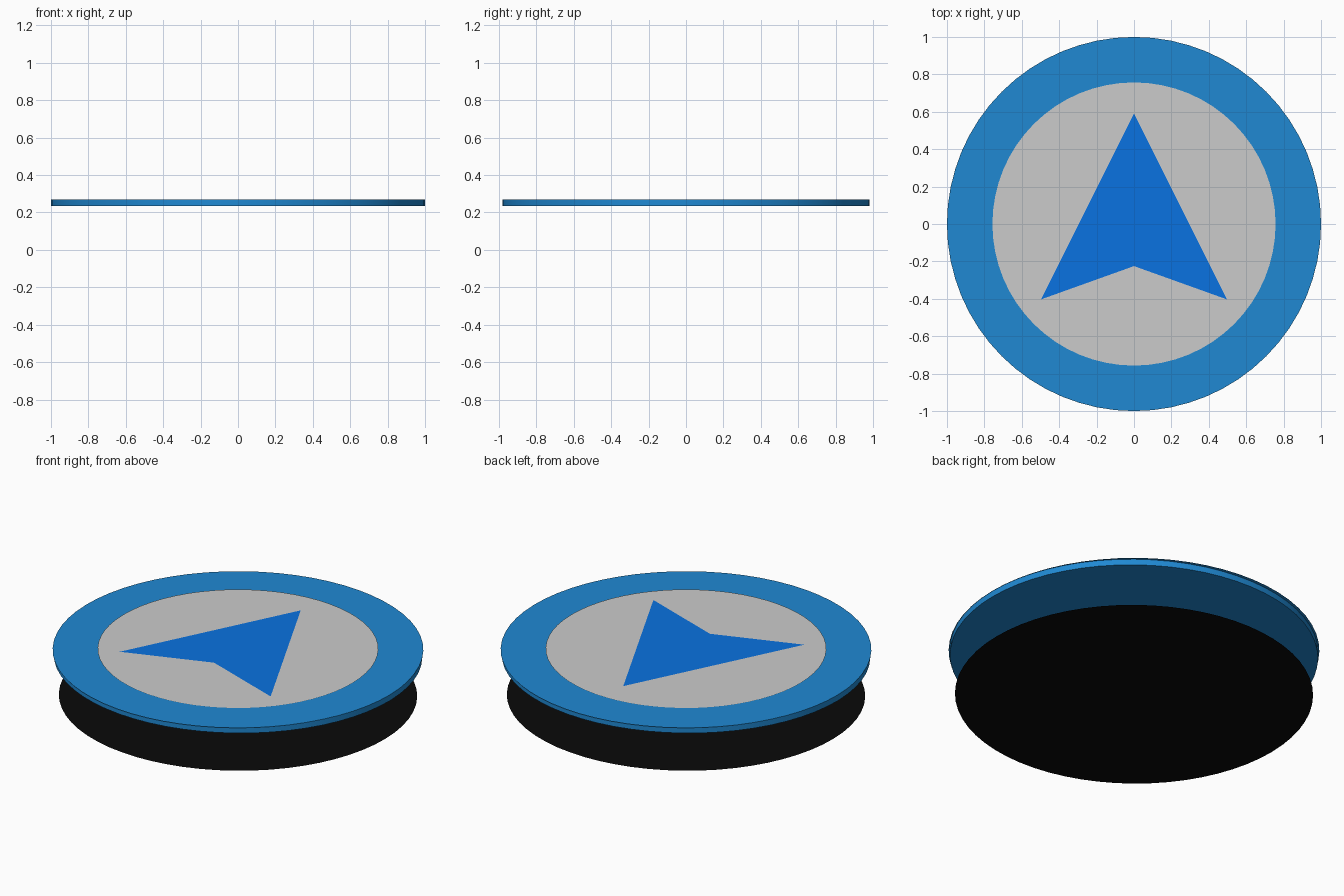
import bpy, bmesh

if "Cube" in bpy.data.objects:
    bpy.data.objects.remove(bpy.data.objects["Cube"])


def paint(obj, name, color):
    mat = bpy.data.materials.get(name) or bpy.data.materials.new(name)
    mat.diffuse_color = (*color, 1.0)
    mat.use_nodes = True
    mat.node_tree.nodes["Principled BSDF"].inputs["Base Color"].default_value = mat.diffuse_color
    obj.data.materials.append(mat)


def flat_disc(name, radius, z, y_scale=1.0):
    bpy.ops.mesh.primitive_circle_add(vertices=64, radius=radius,
                                      fill_type='NGON', location=(0, 0, z))
    obj = bpy.context.object
    obj.name = name
    for v in obj.data.vertices:
        v.co.y *= y_scale
    return obj


BLUE = (0.014, 0.25, 0.65)

# Flat dark disc on the ground, separate from the floating plate
base = flat_disc("ground_disc", 0.97, 0.0, 0.99)
paint(base, "black", (0.003, 0.003, 0.003))

# Floating plate body, slightly narrower front to back than its face
bpy.ops.mesh.primitive_cylinder_add(vertices=64, radius=1.0, depth=0.035,
                                    location=(0, 0, 0.2525))
plate = bpy.context.object
plate.name = "plate_body"
for v in plate.data.vertices:
    v.co.y *= 0.982
bpy.ops.object.shade_smooth_by_angle()
paint(plate, "blue", BLUE)

# Thin layered faces on top
face = flat_disc("plate_face", 1.0, 0.272)
paint(face, "blue", BLUE)
flat_disc("grey_inlay", 0.757, 0.277)

# Arrowhead marker
mesh = bpy.data.meshes.new("arrow_marker")
bm = bmesh.new()
points = [(0, 0.59), (-0.497, -0.403), (0, -0.225), (0.497, -0.403)]
v = [bm.verts.new((x, y, 0.28)) for x, y in points]
bm.faces.new((v[0], v[1], v[2]))
bm.faces.new((v[0], v[2], v[3]))
bm.to_mesh(mesh)
bm.free()
arrow = bpy.data.objects.new("arrow_marker", mesh)
bpy.context.collection.objects.link(arrow)
paint(arrow, "bright_blue", (0.003, 0.17, 0.75))
